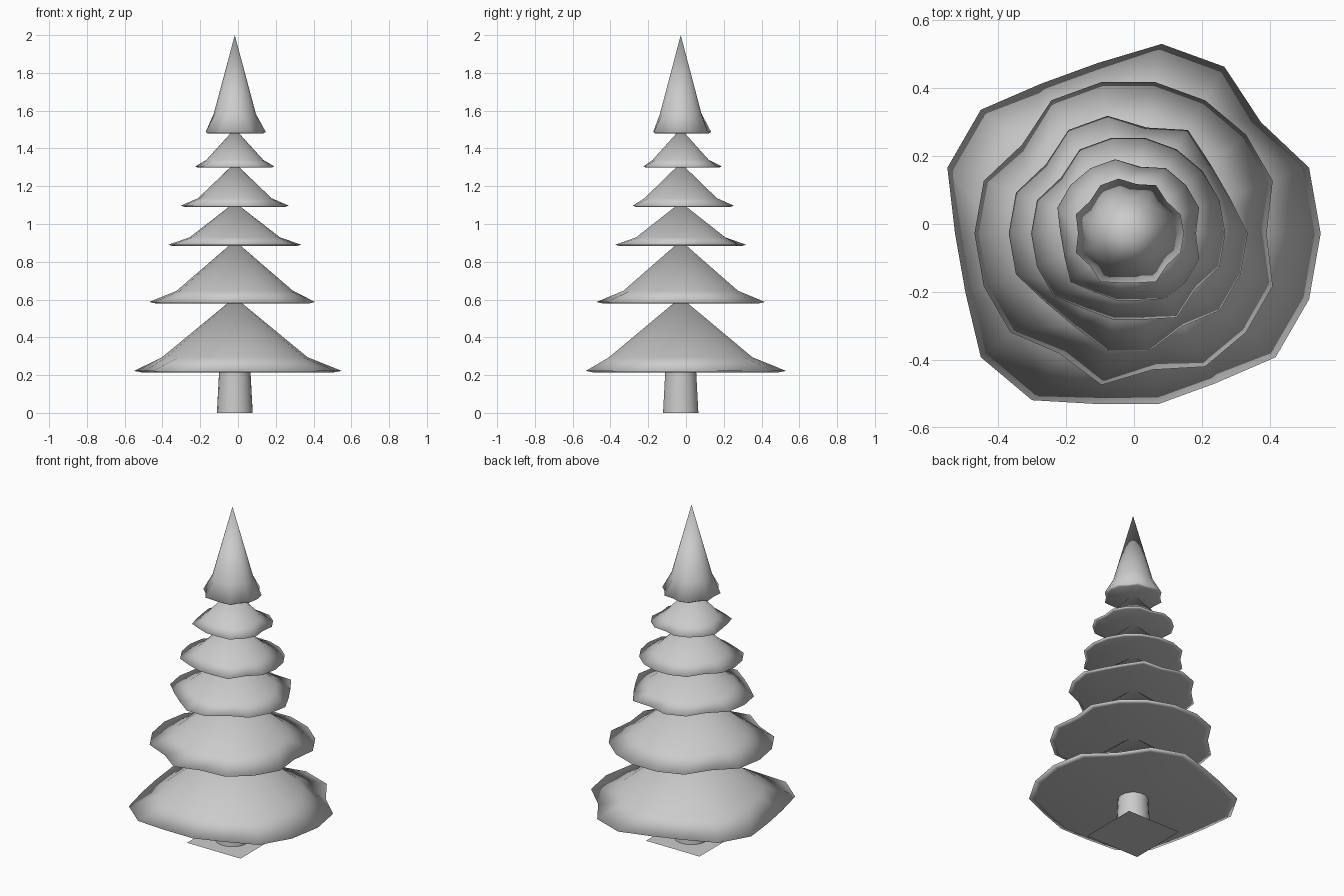
import bpy, bmesh, math

if "Cube" in bpy.data.objects:
    bpy.data.objects.remove(bpy.data.objects["Cube"])

AX, AY = -0.017, -0.028   # tree axis


def make_object(name, bm, angle=None):
    bmesh.ops.recalc_face_normals(bm, faces=bm.faces)
    mesh = bpy.data.meshes.new(name)
    bm.to_mesh(mesh)
    bm.free()
    ob = bpy.data.objects.new(name, mesh)
    bpy.context.collection.objects.link(ob)
    if angle:
        bpy.ops.object.select_all(action='DESELECT')
        ob.select_set(True)
        bpy.context.view_layer.objects.active = ob
        bpy.ops.object.shade_smooth_by_angle(angle=math.radians(angle))
    return ob


def ring(bm, radii, z):
    n = len(radii)
    return [bm.verts.new((AX + r * math.cos(2 * math.pi * i / n),
                          AY + r * math.sin(2 * math.pi * i / n), z))
            for i, r in enumerate(radii)]


def bridge(bm, a, b):
    n = len(a)
    for i in range(n):
        j = (i + 1) % n
        bm.faces.new((a[i], a[j], b[j], b[i]))


def fan(bm, a, z):
    tip = bm.verts.new((AX, AY, z))
    for i in range(len(a)):
        bm.faces.new((a[i], a[(i + 1) % len(a)], tip))


def tier(name, z, top, radius, pattern):
    """Flared skirt; pattern marks long (1) and short (0) rim points."""
    radii = [radius * (1.0 if c == '1' else 0.9) for c in pattern]
    bm = bmesh.new()
    base = ring(bm, [r * 0.93 for r in radii], z)
    lip = ring(bm, radii, z + 0.007)
    bend = ring(bm, [radius * 0.68] * len(radii), z + 0.2 * (top - z))
    fan(bm, base, z)
    bridge(bm, base, lip)
    bridge(bm, lip, bend)
    fan(bm, bend, top)
    make_object(name, bm, 180)


# Branch tiers, bottom to top: base z, tip z, rim radius, rim outline
tiers = [
    (0.215, 0.612, 0.567, "110110011001100011"),
    (0.580, 0.912, 0.453, "011111101111010111"),
    (0.883, 1.115, 0.352, "100101101110011011"),
    (1.090, 1.323, 0.286, "111111101111000101"),
    (1.298, 1.505, 0.222, "011101111001000111"),
    (1.480, 2.000, 0.164, "110101101010100101"),
]
for k, args in enumerate(tiers):
    tier(f"branch_tier_{k + 1}", *args)

# Trunk
bm = bmesh.new()
low = ring(bm, [0.095] * 18, 0.0)
high = ring(bm, [0.083] * 18, 0.22)
bridge(bm, low, high)
bm.faces.new(low)
bm.faces.new(high)
make_object("trunk", bm, 40)

# Square ground patch under the trunk
bm = bmesh.new()
s = 0.178
bm.faces.new([bm.verts.new((AX + x * s, AY + y * s, 0.0))
              for x, y in ((-1, -1), (1, -1), (1, 1), (-1, 1))])
make_object("ground_patch", bm)
